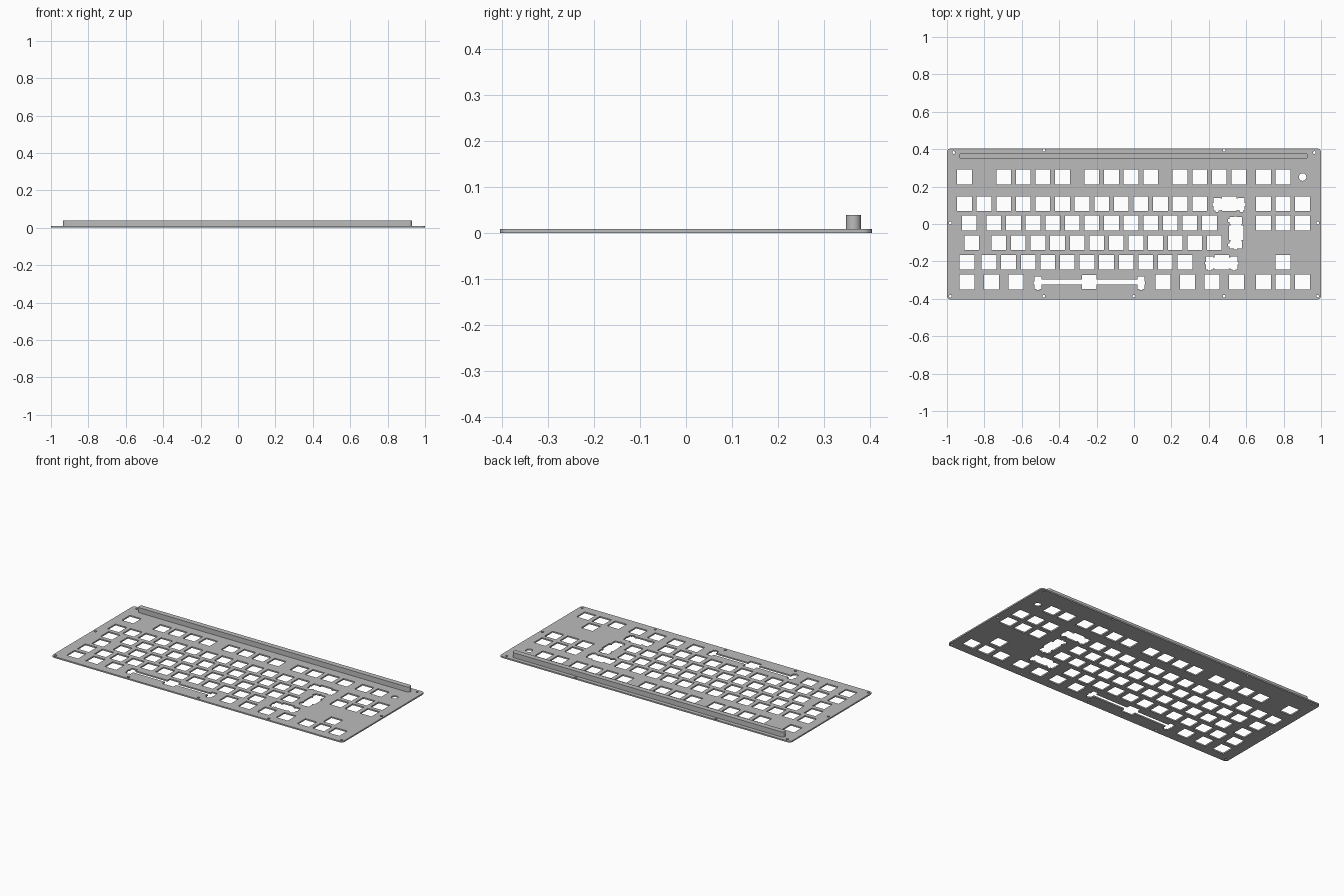
import bpy, bmesh, math

if "Cube" in bpy.data.objects:
    bpy.data.objects.remove(bpy.data.objects["Cube"])

MM = 2 / 363.5           # plate cutouts are laid out in millimetres
U = 0.1048               # key pitch
X0 = -0.9588             # left edge of the key field
THICK = 0.0086

grey = bpy.data.materials.new("plate grey")
grey.diffuse_color = (0.5, 0.5, 0.5, 1)
grey.use_nodes = True
grey.node_tree.nodes["Principled BSDF"].inputs["Base Color"].default_value = grey.diffuse_color


def rounded(cx, cy, hx, hy, r, n=6):
    """Outline of a rounded rectangle."""
    pts = []
    for q, (sx, sy) in enumerate([(1, 1), (-1, 1), (-1, -1), (1, -1)]):
        for i in range(n + 1):
            a = (q + i / n) * math.pi / 2
            pts.append((cx + sx * (hx - r) + r * math.cos(a),
                        cy + sy * (hy - r) + r * math.sin(a)))
    return pts


def circle(cx, cy, r, n=20):
    return [(cx + r * math.cos(2 * math.pi * i / n),
             cy + r * math.sin(2 * math.pi * i / n)) for i in range(n)]


def square(cx, cy, h=7.15 * MM):
    return [(cx - h, cy - h), (cx + h, cy - h), (cx + h, cy + h), (cx - h, cy + h)]


def stabilised(cx, cy, reach=11.9, top=4.73, bottom=-5.97, upright=False):
    """Switch hole joined to two notched stabiliser holes, mirrored left/right."""
    s = reach
    half = [(7, 7), (7, top), (s - 3.36, top), (s - 3.36, 5.53), (s + 3.3, 5.53),
            (s + 3.3, 0.5), (s + 4.15, 0.5), (s + 4.15, -2.3), (s + 3.3, -2.3),
            (s + 3.3, -6.77), (s + 1.5, -6.77), (s + 1.5, -7.97), (s - 1.5, -7.97),
            (s - 1.5, -6.77), (s - 3.36, -6.77), (s - 3.36, bottom), (7, bottom), (7, -7)]
    pts = half + [(-x, y) for x, y in reversed(half)]
    if upright:
        pts = [(y, -x) for x, y in pts]
    return [(cx + x * MM, cy + y * MM) for x, y in pts]


def slab(name, outlines, z0, z1):
    """Fill the first outline, leave the others as holes, and extrude."""
    cu = bpy.data.curves.new(name, 'CURVE')
    cu.dimensions = '2D'
    cu.fill_mode = 'BOTH'
    cu.extrude = (z1 - z0) / 2
    for pts in outlines:
        sp = cu.splines.new('POLY')
        sp.points.add(len(pts) - 1)
        for p, (x, y) in zip(sp.points, pts):
            p.co = (x, y, 0, 1)
        sp.use_cyclic_u = True
    tmp = bpy.data.objects.new(name + "_outline", cu)
    bpy.context.collection.objects.link(tmp)
    dg = bpy.context.evaluated_depsgraph_get()
    me = bpy.data.meshes.new_from_object(tmp.evaluated_get(dg))
    bpy.data.objects.remove(tmp)
    bm = bmesh.new()
    bm.from_mesh(me)
    bmesh.ops.translate(bm, verts=bm.verts, vec=(0, 0, (z0 + z1) / 2))
    bmesh.ops.remove_doubles(bm, verts=bm.verts, dist=1e-5)
    bmesh.ops.recalc_face_normals(bm, faces=bm.faces)
    bm.to_mesh(me)
    bm.free()
    me.materials.clear()
    me.materials.append(grey)
    ob = bpy.data.objects.new(name, me)
    bpy.context.collection.objects.link(ob)
    bpy.ops.object.select_all(action='DESELECT')
    ob.select_set(True)
    bpy.context.view_layer.objects.active = ob
    bpy.ops.object.shade_smooth_by_angle(angle=math.radians(30))
    return ob


def run(start, count):
    return [start + i for i in range(count)]


def key_x(u):
    return X0 + U * u


# Key rows: height and key centres in pitch units
NAV = [15.75, 16.75, 17.75]
Y = [0.251, 0.109, 0.005, -0.100, -0.205, -0.310]
rows = [
    [0.5] + run(2.5, 4) + run(7, 4) + run(11.5, 4) + NAV[:2],
    run(0.5, 13) + NAV,
    [0.75] + run(2, 12) + NAV,
    [0.875] + run(2.25, 12),
    [0.625] + run(1.75, 11) + [16.75],
    [0.625, 1.875, 3.125, 10.625, 11.875, 13.125, 14.375] + NAV,
]

outlines = [rounded(0, 0, 1.0, 0.404, 0.02)]
for y, row in zip(Y, rows):
    outlines += [square(key_x(u), y) for u in row]

# Wide keys with stabilisers
outlines.append(stabilised(key_x(14), Y[1]))
outlines.append(stabilised(key_x(14.375), (Y[2] + Y[3]) / 2, upright=True))
outlines.append(stabilised(key_x(13.625), Y[4]))
outlines.append(stabilised(key_x(6.875), Y[5], reach=50, top=2.3, bottom=-2.3))

# Knob hole and screw holes
outlines.append(circle(key_x(17.75), Y[0], 0.02, 32))
for x, y in [(0.964, 0.382), (0.482, 0.394), (0.982, 0.005), (0.982, -0.386), (0.482, -0.386)]:
    outlines += [circle(s * x, y, 0.0075) for s in (-1, 1)]
outlines.append(circle(0, -0.386, 0.0075))

slab("switch_plate", outlines, 0, THICK)

# Raised bar along the back edge
slab("rear_bar", [rounded(-0.002, 0.364, 0.933, 0.0162, 0.016, 8)], THICK - 0.0005, 0.04)
